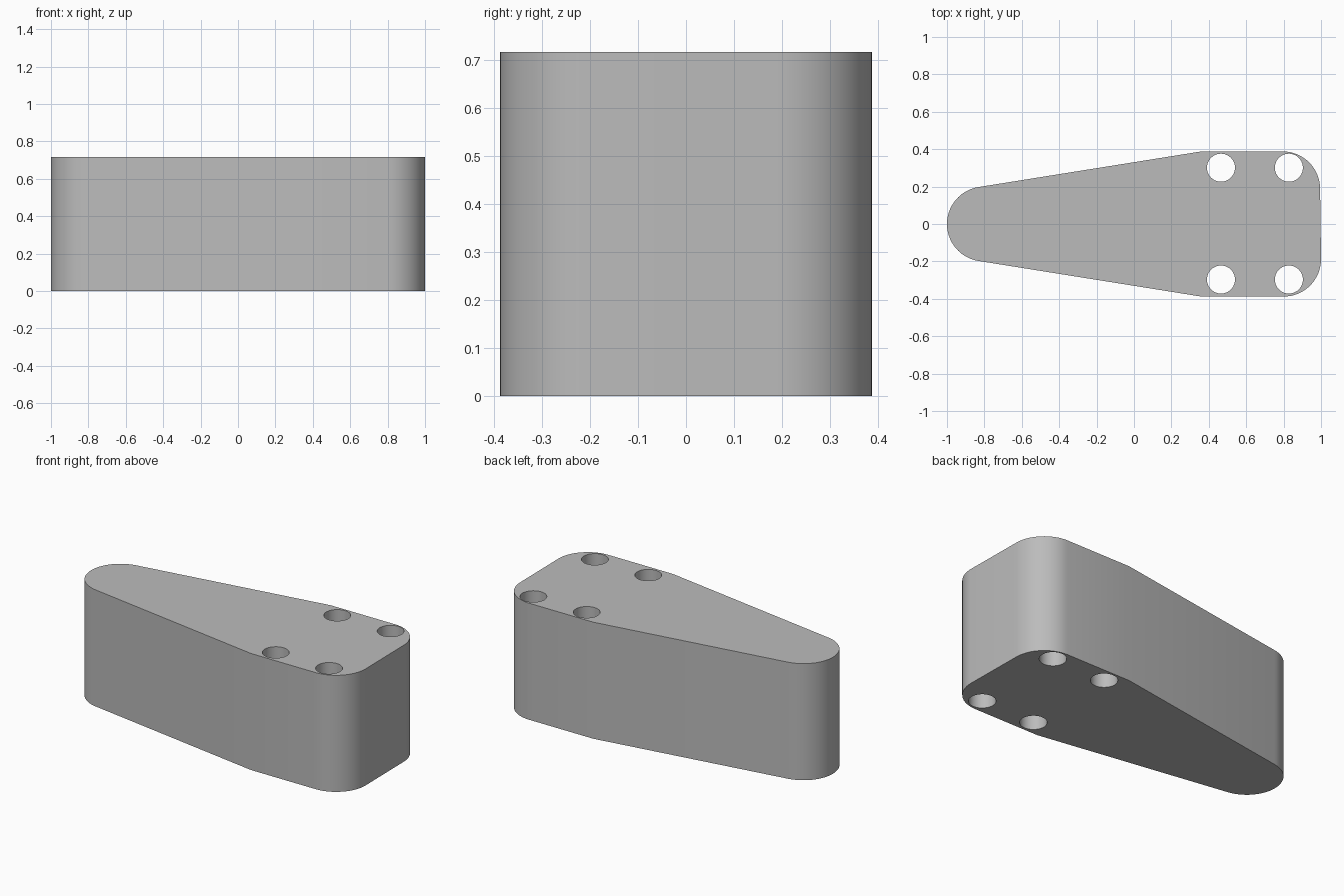
import bpy
import bmesh
from math import cos, sin, radians, tau

HEIGHT = 0.717

if "Cube" in bpy.data.objects:
    bpy.data.objects.remove(bpy.data.objects["Cube"], do_unlink=True)


def arc(cx, cy, r, start, end, steps):
    """Points on an arc, angles in degrees."""
    angles = [radians(start + (end - start) * i / steps) for i in range(steps + 1)]
    return [(cx + r * cos(a), cy + r * sin(a)) for a in angles]


def circle(cx, cy, r, steps):
    return [(cx + r * cos(tau * i / steps), cy + r * sin(tau * i / steps))
            for i in range(steps)]


def add_loop(bm, points):
    verts = [bm.verts.new((x, y, 0)) for x, y in points]
    for a, b in zip(verts, verts[1:] + verts[:1]):
        bm.edges.new((a, b))


# Tapered outline: rounded nose, sloping sides, square end with round corners
outline = arc(0.8, -0.188, 0.2, -90, 0, 16)
outline += arc(0.795, 0.188, 0.2, 0, 90, 16)
outline.append((0.36, 0.388))
outline += arc(-0.8, 0, 0.2, 99, 261, 28)
outline.append((0.36, -0.388))

bm = bmesh.new()
add_loop(bm, outline)

# Four through holes near the wide end
for x in (0.465, 0.828):
    for y in (-0.297, 0.301):
        add_loop(bm, circle(x, y, 0.075, 40))

# Fill the plan and raise it into a block
bmesh.ops.triangle_fill(bm, use_beauty=True, edges=bm.edges[:], normal=(0, 0, 1))
raised = bmesh.ops.extrude_face_region(bm, geom=bm.faces[:], use_keep_orig=True)
top_verts = [g for g in raised["geom"] if isinstance(g, bmesh.types.BMVert)]
bmesh.ops.translate(bm, verts=top_verts, vec=(0, 0, HEIGHT))
bmesh.ops.recalc_face_normals(bm, faces=bm.faces[:])

mesh = bpy.data.meshes.new("tapered_block")
bm.to_mesh(mesh)
bm.free()
block = bpy.data.objects.new("tapered_block", mesh)
bpy.context.collection.objects.link(block)

# Plain grey material
grey = bpy.data.materials.new("plain grey")
grey.use_nodes = True
colour = (0.5, 0.5, 0.5, 1)
grey.diffuse_color = colour
grey.node_tree.nodes["Principled BSDF"].inputs["Base Color"].default_value = colour
mesh.materials.append(grey)

# Smooth curved walls, sharp rims
bpy.ops.object.select_all(action="DESELECT")
block.select_set(True)
bpy.context.view_layer.objects.active = block
bpy.ops.object.shade_smooth_by_angle(angle=radians(30))
